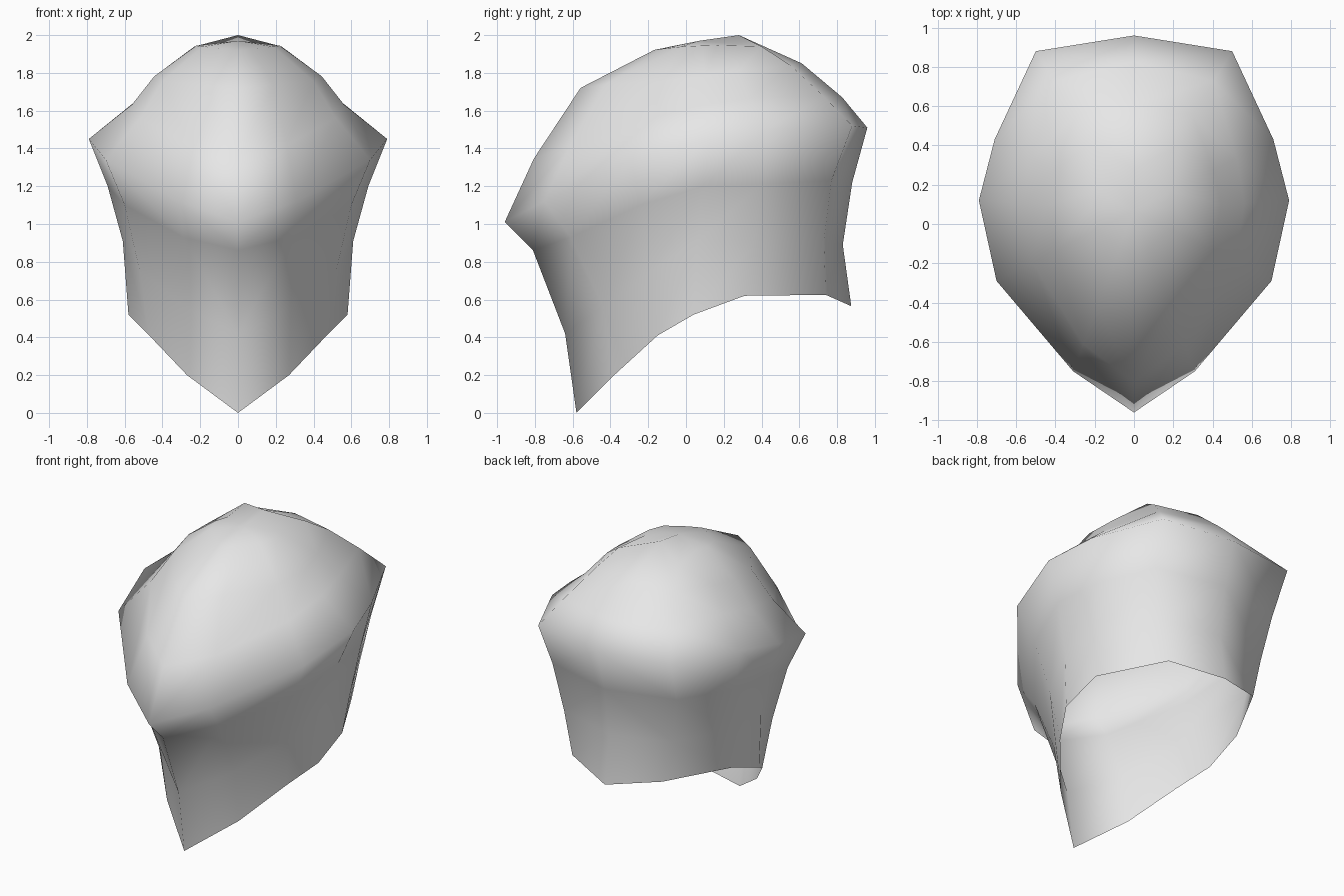
import bpy
import bmesh
from mathutils import Vector

default_cube = bpy.data.objects.get("Cube")
if default_cube:
    bpy.data.objects.remove(default_cube, do_unlink=True)


def make_material(name, colour):
    material = bpy.data.materials.new(name)
    material.use_nodes = True
    material.diffuse_color = colour
    material.node_tree.nodes["Principled BSDF"].inputs["Base Color"].default_value = colour
    return material


# Half cross-sections, running from the front centre to the back centre
rim = [(0, -.58, 0), (.27, -.38, .2), (.47, -.15, .41), (.58, .04, .52),
       (.57, .31, .62), (.34, .74, .625), (0, .875, .565)]
throat = [(0, -.64, .42), (.28, -.44, .56), (.52, -.19, .75), (.61, .06, .91),
          (.6, .36, .9), (.41, .73, .91), (0, .83, .89)]
under_brow = [(0, -.81, .86), (.29, -.61, .93), (.6, -.24, 1.1), (.69, .09, 1.2),
              (.65, .4, 1.21), (.47, .77, 1.23), (0, .88, 1.22)]
brow = [(0, -.96, 1.01), (.31, -.75, 1.12), (.7, -.29, 1.34), (.79, .12, 1.45),
        (.71, .43, 1.5), (.5, .88, 1.52), (0, .96, 1.51)]
crown = Vector((0, .07, 1.97))


def dome_ring(inward, side_inward, rise, side_rise):
    """Move the brow towards the crown, with a flatter slope on the sides."""
    ring = []
    for point in map(Vector, brow):
        offset = crown - point
        side = offset.x ** 2 / offset.xy.length_squared
        pull = inward + side_inward * side
        lift = rise + side_rise * side
        ring.append((point.x + offset.x * pull,
                     point.y + offset.y * pull,
                     point.z + offset.z * lift))
    return ring


lower_dome = dome_ring(.15, .14, .35, 0)
middle_dome = dome_ring(.39, .05, .74, -.1)
upper_dome = dome_ring(.77, -.05, .95, 0)
# Highest point sits behind the crown; its neighbour sits wide of it
upper_dome[-1] = (0, .28, 2)
upper_dome[-2] = (.23, .4, 1.94)

# Skin the cross-sections into one half of the open shell
sections = [rim, throat, under_brow, brow, lower_dome, middle_dome, upper_dome]
bm = bmesh.new()
rows = [[bm.verts.new(point) for point in section] for section in sections]
for below, above in zip(rows, rows[1:]):
    for column in range(len(below) - 1):
        bm.faces.new((below[column], below[column + 1],
                      above[column + 1], above[column]))

# Close the top with a fan around the crown
crown_vertex = bm.verts.new(crown)
for first, second in zip(rows[-1], rows[-1][1:]):
    bm.faces.new((first, second, crown_vertex))
for face in bm.faces:
    face.smooth = True

mesh = bpy.data.meshes.new("helmet_shell")
bm.to_mesh(mesh)
bm.free()
shell = bpy.data.objects.new("helmet_shell", mesh)
bpy.context.collection.objects.link(shell)
mesh.materials.append(make_material("plain light grey", (.8, .8, .8, 1)))

# Mirror to the other side, welding the centre line
mirror = shell.modifiers.new("mirror_sides", 'MIRROR')
mirror.use_axis = (True, False, False)
mirror.use_mirror_merge = True
mirror.merge_threshold = .001
